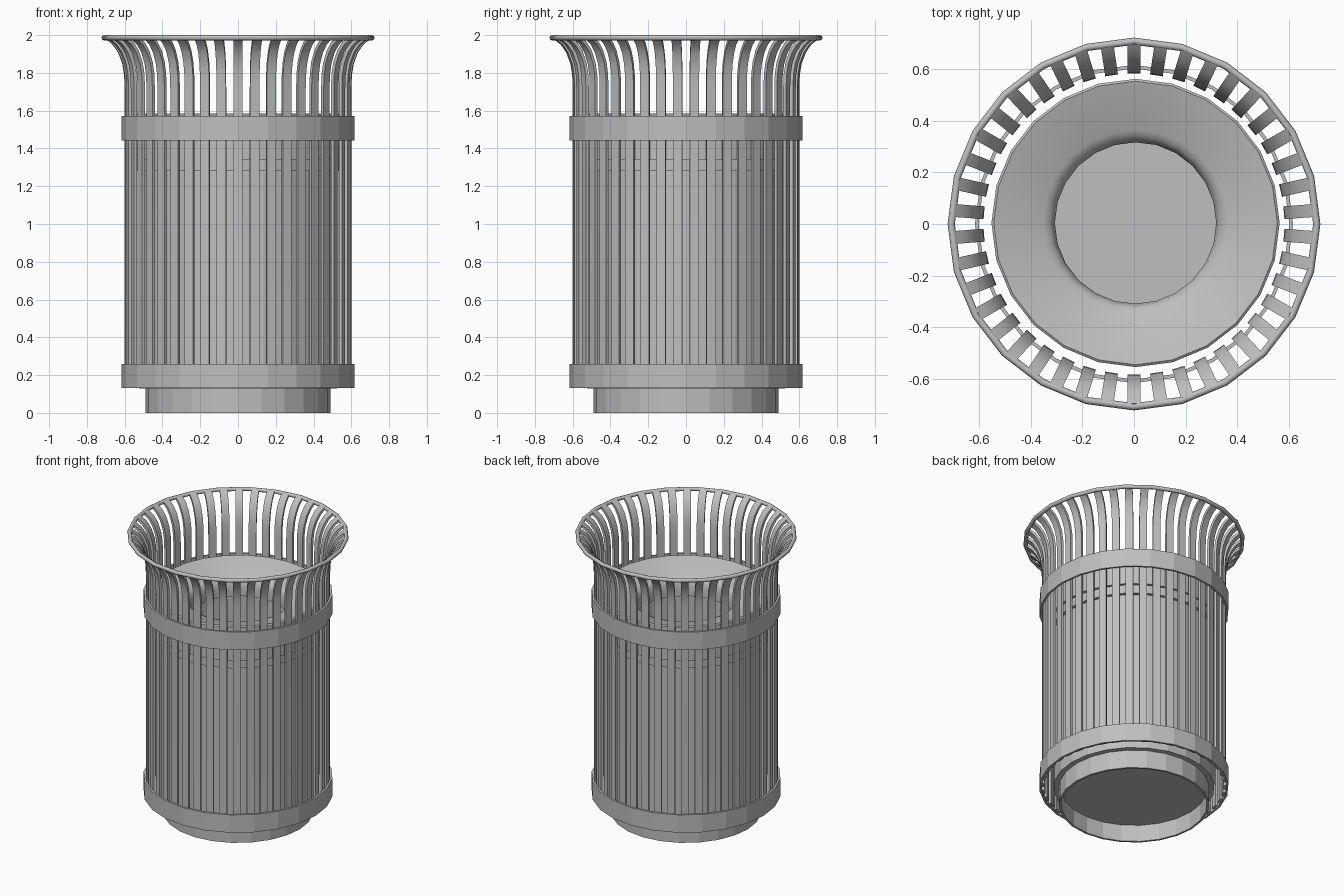
import bpy
import bmesh
import math
from mathutils import Matrix, Vector

default_cube = bpy.data.objects.get("Cube")
if default_cube:
    bpy.data.objects.remove(default_cube, do_unlink=True)

SIDES = 24
SLATS = 42

grey = bpy.data.materials.new("grey_metal")
grey.use_nodes = True
GREY = (0.52, 0.52, 0.52, 1)
grey.diffuse_color = GREY
grey.node_tree.nodes["Principled BSDF"].inputs["Base Color"].default_value = GREY


def finish(name, bm, smooth=None):
    """Turn a bmesh into a named object, optionally smoothed below an angle."""
    bmesh.ops.recalc_face_normals(bm, faces=bm.faces)
    mesh = bpy.data.meshes.new(name)
    bm.to_mesh(mesh)
    bm.free()
    mesh.materials.append(grey)
    obj = bpy.data.objects.new(name, mesh)
    bpy.context.collection.objects.link(obj)
    if smooth:
        bpy.ops.object.select_all(action='DESELECT')
        obj.select_set(True)
        bpy.context.view_layer.objects.active = obj
        bpy.ops.object.shade_smooth_by_angle(angle=math.radians(smooth))
    return obj


def lathe(name, profile, smooth=None):
    """Revolve a closed (radius, height) outline about the z axis."""
    bm = bmesh.new()
    rings = []
    for i in range(SIDES):
        turn = Matrix.Rotation(math.tau * i / SIDES, 3, 'Z')
        rings.append([bm.verts.new(turn @ Vector((r, 0, z))) for r, z in profile])
    n = len(profile)
    for i in range(SIDES):
        a, b = rings[i], rings[(i + 1) % SIDES]
        for j in range(n):
            k = (j + 1) % n
            bm.faces.new((a[j], b[j], b[k], a[k]))
    return finish(name, bm, smooth)


def hoop(name, z0, z1):
    return lathe(name, [(0.603, z0), (0.617, z0), (0.617, z1), (0.603, z1)])


# Flared slats: one bent flat bar repeated around the bin
outer = [(0.6, 0.14), (0.6, 1.72), (0.603, 1.79), (0.613, 1.85),
         (0.635, 1.908), (0.664, 1.95), (0.705, 1.982)]
inner = [(0.583, 0.14), (0.583, 1.72), (0.586, 1.793), (0.597, 1.857),
         (0.621, 1.919), (0.653, 1.964), (0.697, 1.995)]
bm = bmesh.new()
for i in range(SLATS):
    turn = Matrix.Rotation(math.tau * i / SLATS, 3, 'Z')
    rows = []
    for (ro, zo), (ri, zi) in zip(outer, inner):
        corners = ((-0.025, -ro, zo), (0.025, -ro, zo), (0.025, -ri, zi), (-0.025, -ri, zi))
        rows.append([bm.verts.new(turn @ Vector(c)) for c in corners])
    for a, b in zip(rows, rows[1:]):
        for j in range(4):
            k = (j + 1) % 4
            bm.faces.new((a[j], a[k], b[k], b[j]))
    bm.faces.new(rows[0][::-1])
    bm.faces.new(rows[-1])
finish("slats", bm, smooth=35)

# Round rim tube
tube = [(0.709 + 0.014 * math.cos(math.tau * i / 8), 1.986 + 0.014 * math.sin(math.tau * i / 8))
        for i in range(8)]
lathe("top_rim", tube, smooth=50)

# Flat hoops around the slats
hoop("upper_hoop", 1.443, 1.573)
hoop("lower_hoop", 0.132, 0.26)

# Narrow foot ring under the wider inner container, which has a collar on top
lathe("foot_ring", [(0.49, 0), (0.49, 0.13), (0.475, 0.13), (0.475, 0)])
lathe("inner_container", [(0.475, 0.13), (0.525, 0.13), (0.525, 1.28), (0.547, 1.28),
                          (0.547, 1.36), (0.51, 1.36), (0.51, 0.15), (0.475, 0.15)])

# Recessed floor
bm = bmesh.new()
bmesh.ops.create_cone(bm, cap_ends=True, segments=SIDES, radius1=0.48, radius2=0.48,
                      depth=0.02, matrix=Matrix.Translation((0, 0, 0.13)))
finish("container_floor", bm)

# Shallow funnel lid with skirt and rounded opening
lid = lathe("funnel_lid", [(0.559, 1.34), (0.559, 1.578), (0.55, 1.585), (0.36, 1.53),
                           (0.335, 1.518), (0.32, 1.495), (0.313, 1.46), (0.313, 1.4),
                           (0.325, 1.4), (0.345, 1.5), (0.54, 1.56), (0.54, 1.34)], smooth=35)
lid.location = (0.006, 0.004, 0)
